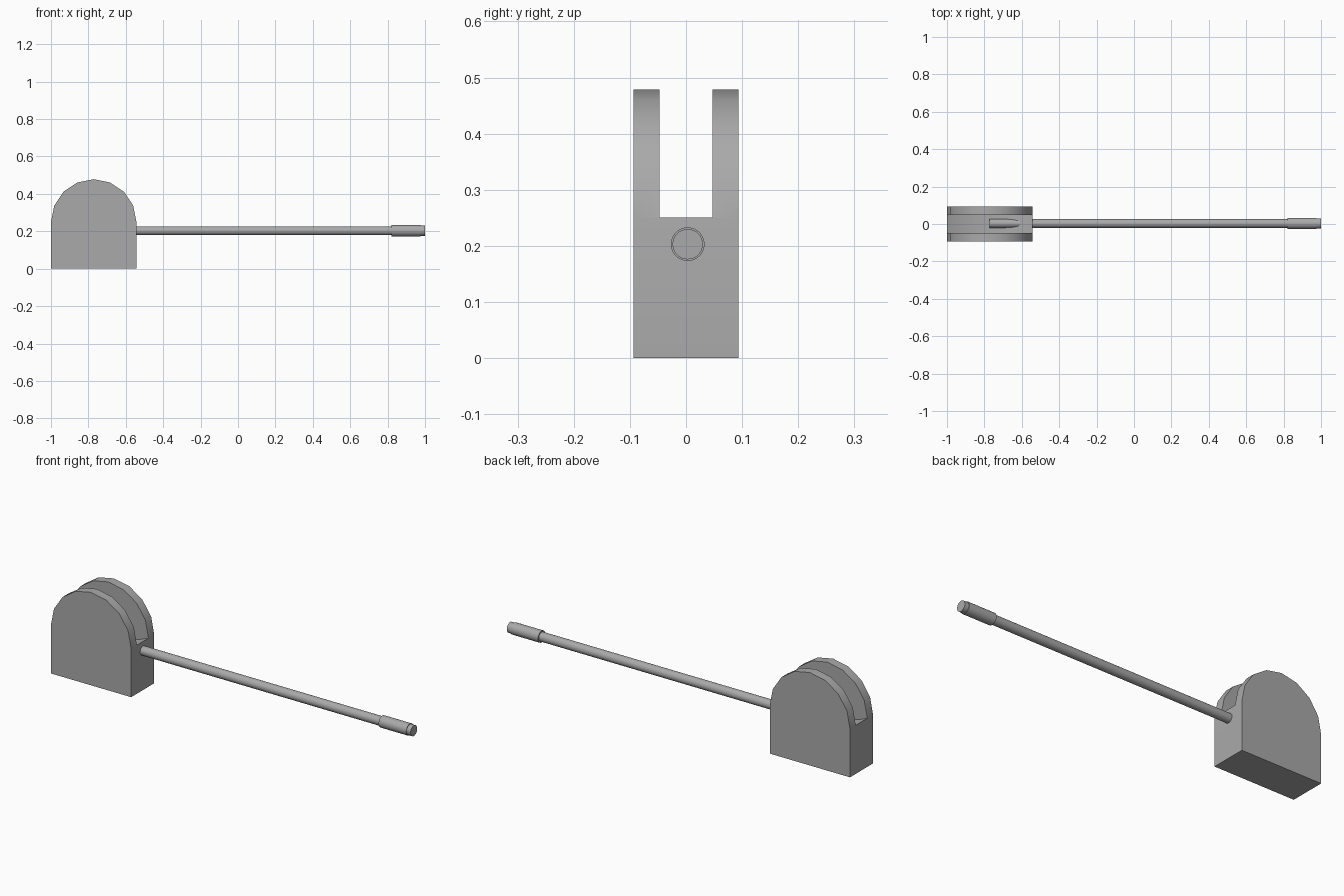
import bpy, bmesh, math

cube = bpy.data.objects.get("Cube")
if cube:
    bpy.data.objects.remove(cube, do_unlink=True)

grey = bpy.data.materials.new("plain grey")
grey.use_nodes = True
GREY = (0.4, 0.4, 0.4, 1)
grey.diffuse_color = GREY
grey.node_tree.nodes["Principled BSDF"].inputs["Base Color"].default_value = GREY


def finish(bm, name):
    bmesh.ops.recalc_face_normals(bm, faces=bm.faces[:])
    mesh = bpy.data.meshes.new(name)
    bm.to_mesh(mesh)
    bm.free()
    mesh.materials.append(grey)
    ob = bpy.data.objects.new(name, mesh)
    bpy.context.collection.objects.link(ob)
    return ob


def smooth(ob):
    bpy.ops.object.select_all(action="DESELECT")
    ob.select_set(True)
    bpy.context.view_layer.objects.active = ob
    bpy.ops.object.shade_smooth_by_angle(angle=math.radians(35))


def slab(name, outline, half):
    """Extrude an x-z outline from y = -half to y = +half."""
    bm = bmesh.new()
    face = bm.faces.new([bm.verts.new((x, -half, z)) for x, z in outline])
    new = bmesh.ops.extrude_face_region(bm, geom=[face])["geom"]
    verts = [v for v in new if isinstance(v, bmesh.types.BMVert)]
    bmesh.ops.translate(bm, verts=verts, vec=(0, 2 * half, 0))
    return finish(bm, name)


def lathe_x(name, profile, y, z, sides=32):
    """Turn (x, radius) points around a line along x."""
    bm = bmesh.new()
    rings = []
    for x, r in profile:
        angles = [2 * math.pi * i / sides for i in range(sides)]
        rings.append([bm.verts.new((x, y + r * math.cos(a), z + r * math.sin(a)))
                      for a in angles])
    for a, b in zip(rings, rings[1:]):
        for i in range(sides):
            j = (i + 1) % sides
            bm.faces.new((a[i], a[j], b[j], b[i]))
    bm.faces.new(rings[0])
    bm.faces.new(rings[-1])
    return finish(bm, name)


# Arched block
CX, R, SPRING = -0.7715, 0.2285, 0.25
arch = [(CX + R * math.cos(math.pi * i / 8), SPRING + R * math.sin(math.pi * i / 8))
        for i in range(9)]
block = slab("arched_block", [(CX - R, 0), (CX + R, 0)] + arch, 0.094)

# Slot with a shallow curved floor, cut through the top
FLOOR_R, FLOOR_Z = 0.55, 0.2005
floor = []
for i in range(17):
    dx = -0.26 + 0.52 * i / 16
    floor.append((CX + dx, FLOOR_Z + FLOOR_R - math.sqrt(FLOOR_R ** 2 - dx ** 2)))
cutter = slab("slot_cutter", floor + [(CX + 0.26, 0.6), (CX - 0.26, 0.6)], 0.047)
cutter.hide_render = True
cut = block.modifiers.new("slot", "BOOLEAN")
cut.operation = "DIFFERENCE"
cut.solver = "EXACT"
cut.object = cutter
bpy.context.view_layer.objects.active = block
bpy.ops.object.modifier_apply(modifier="slot")
bpy.data.objects.remove(cutter, do_unlink=True)
smooth(block)

# Rod reaching into the slot, and the grip with its stepped end
ROD_Y, ROD_Z = 0.003, 0.203
smooth(lathe_x("rod", [(CX, 0.0235), (0.83, 0.0235)], ROD_Y, ROD_Z))
smooth(lathe_x("grip", [(0.82, 0.030), (0.977, 0.030), (0.977, 0.027), (1.0, 0.027)],
               ROD_Y, ROD_Z))
